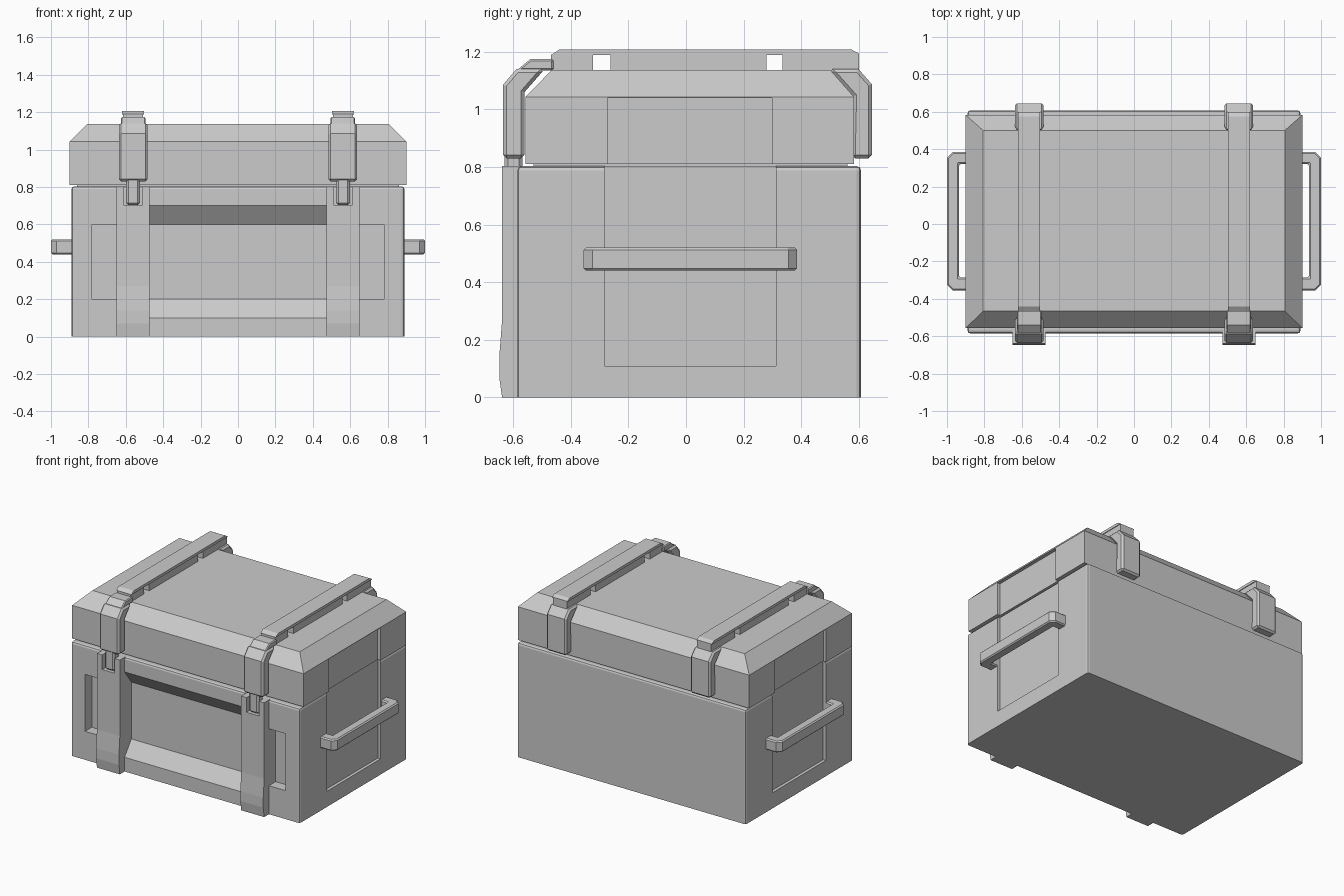
import bpy, bmesh

if "Cube" in bpy.data.objects:
    bpy.data.objects.remove(bpy.data.objects["Cube"])


def finish(name, bm, bevel=0.0, segs=1):
    bmesh.ops.recalc_face_normals(bm, faces=bm.faces)
    me = bpy.data.meshes.new(name)
    bm.to_mesh(me)
    bm.free()
    ob = bpy.data.objects.new(name, me)
    bpy.context.collection.objects.link(ob)
    if bevel:
        m = ob.modifiers.new("Bevel", 'BEVEL')
        m.width, m.segments = bevel, segs
        m.limit_method, m.angle_limit = 'ANGLE', 0.9
    return ob


def prism(name, pts, lo, hi, axis='x', bevel=0.0):
    """Extrude a profile: (y, z) points along x, or (x, y) points along z."""
    bm = bmesh.new()
    place = (lambda p, t: (t, p[0], p[1])) if axis == 'x' else (lambda p, t: (p[0], p[1], t))
    a = [bm.verts.new(place(p, lo)) for p in pts]
    b = [bm.verts.new(place(p, hi)) for p in pts]
    bm.faces.new(a)
    bm.faces.new(b[::-1])
    n = len(pts)
    for i in range(n):
        j = (i + 1) % n
        bm.faces.new((a[i], a[j], b[j], b[i]))
    return finish(name, bm, bevel)


def box(name, x, y, z, bevel=0.0):
    lo, hi = sorted(x)
    return prism(name, [(y[0], z[0]), (y[1], z[0]), (y[1], z[1]), (y[0], z[1])], lo, hi, 'x', bevel)


def cut(target, cutter):
    cutter.hide_render = True
    cutter.hide_set(True)
    m = target.modifiers.new("Cut", 'BOOLEAN')
    m.object, m.operation, m.solver = cutter, 'DIFFERENCE', 'EXACT'


def loft(name, rings):
    """Stack of rectangles (half x, y min, y max, z)."""
    bm = bmesh.new()
    loops = [[bm.verts.new(c) for c in ((-x, a, z), (x, a, z), (x, b, z), (-x, b, z))]
             for x, a, b, z in rings]
    bm.faces.new(loops[0])
    bm.faces.new(loops[-1])
    for p, q in zip(loops, loops[1:]):
        for i in range(4):
            j = (i + 1) % 4
            bm.faces.new((p[i], p[j], q[j], q[i]))
    return finish(name, bm)


# Body with softened upright and top edges, sharp at the ground
body = loft("body", [(0.89, -0.585, 0.607, 0), (0.89, -0.585, 0.607, 0.803)])
weights = body.data.attributes.new("bevel_weight_edge", 'FLOAT', 'EDGE')
for e in body.data.edges:
    zs = [body.data.vertices[v].co.z for v in e.vertices]
    weights.data[e.index].value = 1.0 if max(zs) > 0.5 else 0.0
bev = body.modifiers.new("Bevel", 'BEVEL')
bev.width, bev.segments, bev.limit_method = 0.015, 2, 'WEIGHT'

# Front recesses: sloped centre panel and two square ends
cut(body, prism("front_centre_cutter", [(-0.70, 0.10), (-0.585, 0.10), (-0.51, 0.20), (-0.51, 0.60),
                                        (-0.585, 0.70), (-0.70, 0.70)], -0.50, 0.50))

# Lid with chamfered top, and the thin rim closing the seam
lid = loft("lid", [(0.9, -0.557, 0.583, 0.81), (0.9, -0.557, 0.583, 1.043), (0.806, -0.465, 0.50, 1.137)])
box("seam_rim", (-0.86, 0.86), (-0.53, 0.56), (0.79, 0.82))

for s, side in ((-1, "left"), (1, "right")):
    def span(a, b):
        return tuple(sorted((s * a, s * b)))

    # Front end recess and side panel recesses
    cut(body, box(f"front_end_cutter_{side}", span(0.56, 0.78), (-0.70, -0.51), (0.20, 0.60)))
    cut(body, box(f"body_side_cutter_{side}", span(0.868, 1.0), (-0.283, 0.313), (0.11, 0.9)))
    cut(lid, box(f"lid_side_cutter_{side}", span(0.878, 1.0), (-0.272, 0.298), (0.7, 1.04)))

    # Carry handle
    u = [(0.86, -0.355), (0.97, -0.355), (1.0, -0.325), (1.0, 0.355), (0.97, 0.385),
         (0.86, 0.385), (0.86, 0.32), (0.935, 0.32), (0.935, -0.285), (0.86, -0.285)]
    prism(f"handle_{side}", [(s * x, y) for x, y in u], 0.44, 0.52, 'z', 0.008)

    # Front strap with two prongs around the latch
    prism(f"front_strap_{side}", [(-0.49, 0), (-0.638, 0), (-0.648, 0.07), (-0.648, 0.14), (-0.638, 0.27),
                                  (-0.638, 0.70), (-0.49, 0.70)], *span(0.472, 0.65))
    for a, b, part in ((0.472, 0.513, "inner"), (0.609, 0.65, "outer")):
        box(f"strap_prong_{part}_{side}", span(a, b), (-0.638, -0.57), (0.70, 0.803))

    # Latch tongue
    box(f"latch_{side}", span(0.524, 0.598), (-0.63, -0.568), (0.703, 0.85), 0.012)

    # Clamps over the front and back lid edges
    prism(f"front_clamp_{side}", [(-0.635, 0.83), (-0.635, 1.085), (-0.588, 1.14), (-0.49, 1.14),
                                  (-0.56, 1.06), (-0.56, 0.83)], *span(0.483, 0.637), bevel=0.012)
    prism(f"back_clamp_{side}", [(0.645, 0.83), (0.645, 1.087), (0.598, 1.14), (0.495, 1.14),
                                 (0.58, 1.045), (0.575, 0.83)], *span(0.483, 0.637), bevel=0.012)
    prism(f"front_clamp_cap_{side}", [(-0.588, 1.135), (-0.54, 1.174), (-0.46, 1.174), (-0.46, 1.135)],
          *span(0.495, 0.625), bevel=0.006)

    # Top rail standing on three spacers
    prism(f"top_rail_{side}", [(-0.468, 1.188), (-0.44, 1.207), (0.575, 1.207), (0.60, 1.193), (0.60, 1.188)],
          *span(0.502, 0.62))
    for i, y in enumerate(((-0.468, -0.322), (-0.262, 0.28), (0.334, 0.60))):
        box(f"rail_spacer_{i + 1}_{side}", span(0.507, 0.615), y, (1.13, 1.19))
